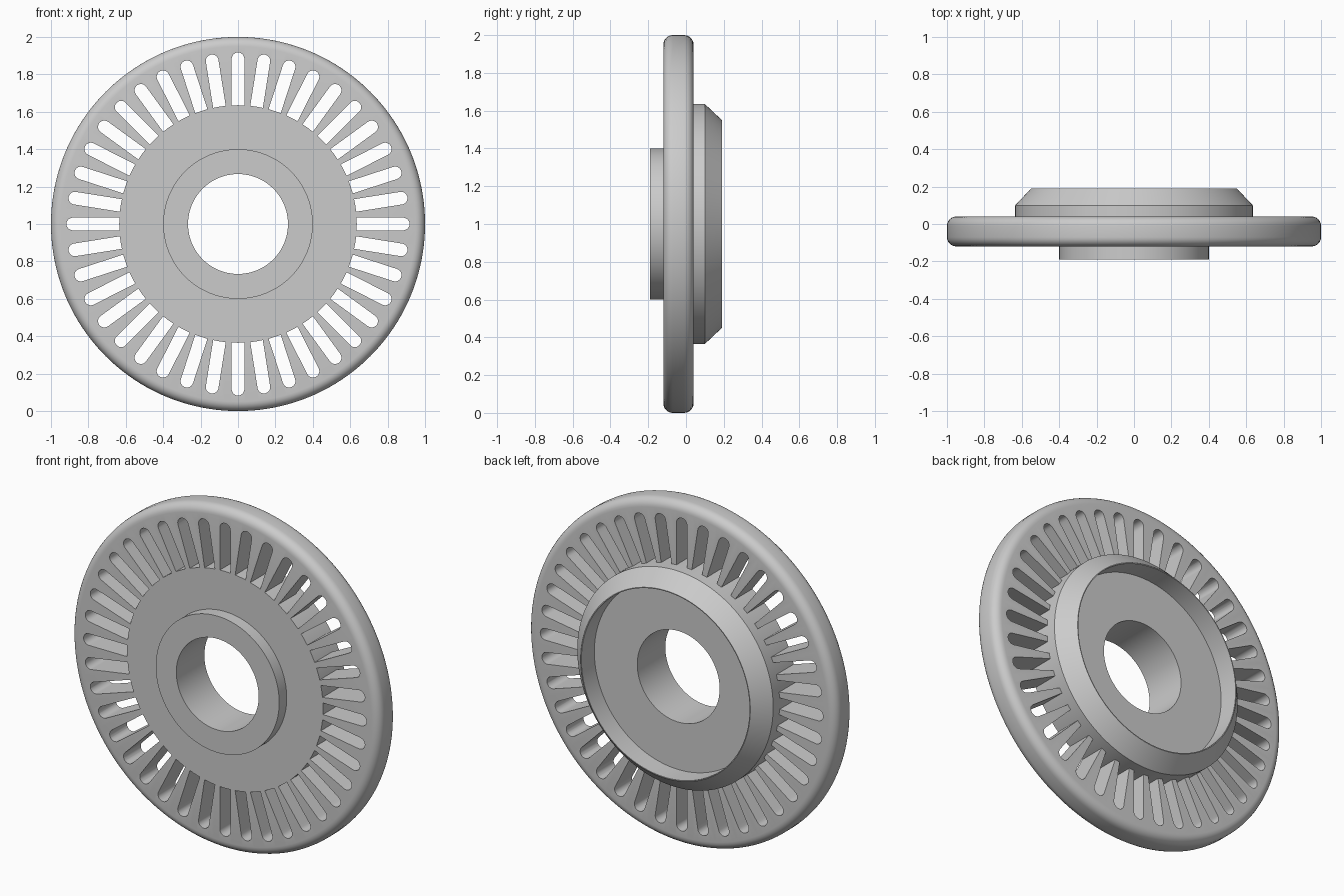
import bpy, bmesh, math
from mathutils import Matrix, Vector

if "Cube" in bpy.data.objects:
    bpy.data.objects.remove(bpy.data.objects["Cube"])

SEGS, SLOTS = 160, 40
HUB_R = 0.635
FRONT, BACK = -0.12, 0.04

grey = bpy.data.materials.new("plain grey")
grey.diffuse_color = (0.6, 0.6, 0.6, 1)
grey.use_nodes = True
grey.node_tree.nodes["Principled BSDF"].inputs["Base Color"].default_value = grey.diffuse_color


def make_object(name, bm):
    bmesh.ops.recalc_face_normals(bm, faces=bm.faces[:])
    mesh = bpy.data.meshes.new(name)
    bm.to_mesh(mesh)
    bm.free()
    mesh.materials.append(grey)
    obj = bpy.data.objects.new(name, mesh)
    obj.location.z = 1
    bpy.context.collection.objects.link(obj)
    return obj


def revolve(name, profile):
    """Revolve a closed (radius, y) profile about the y axis."""
    bm = bmesh.new()
    rings = []
    for i in range(SEGS):
        a = 2 * math.pi * i / SEGS
        rings.append([bm.verts.new((r * math.sin(a), y, r * math.cos(a))) for r, y in profile])
    n = len(profile)
    for i in range(SEGS):
        p, q = rings[i], rings[(i + 1) % SEGS]
        for j in range(n):
            k = (j + 1) % n
            bm.faces.new((p[j], p[k], q[k], q[j]))
    return make_object(name, bm)


def smooth(obj):
    bpy.ops.object.select_all(action='DESELECT')
    obj.select_set(True)
    bpy.context.view_layer.objects.active = obj
    bpy.ops.object.shade_smooth_by_angle(angle=math.radians(25))


# Hub: front boss, bore, and chamfered back collar around a recess
hub = revolve("hub", [
    (0.267, -0.19), (0.40, -0.19), (0.40, FRONT), (HUB_R, FRONT),
    (HUB_R, 0.10), (0.55, 0.19), (0.545, 0.19), (0.545, 0.07), (0.267, 0.07)])

# Outer rim with rounded edges
f = 0.05
profile = [(HUB_R, FRONT)]
for cy, start in ((FRONT + f, -90), (BACK - f, 0)):
    for s in range(7):
        a = math.radians(start + 15 * s)
        profile.append((1 - f + f * math.cos(a), cy + f * math.sin(a)))
profile.append((HUB_R, BACK))
rim = revolve("slotted_rim", profile)

# Slot cutters: round outer end, running inward past the hub edge
bm = bmesh.new()
w, top = 0.034, 0.917
outline = [(-w, 0.58), (w, 0.58)]
for s in range(13):
    a = math.pi * s / 12
    outline.append((w * math.cos(a), top - w + w * math.sin(a)))
for i in range(SLOTS):
    rot = Matrix.Rotation(2 * math.pi * i / SLOTS, 3, 'Y')
    lo = [bm.verts.new(rot @ Vector((x, -0.3, z))) for x, z in outline]
    hi = [bm.verts.new(rot @ Vector((x, 0.3, z))) for x, z in outline]
    bm.faces.new(lo)
    bm.faces.new(hi[::-1])
    for j in range(len(outline)):
        k = (j + 1) % len(outline)
        bm.faces.new((lo[j], hi[j], hi[k], lo[k]))
cutter = make_object("slot_cutter", bm)

bpy.context.view_layer.objects.active = rim
mod = rim.modifiers.new("slots", 'BOOLEAN')
mod.operation = 'DIFFERENCE'
mod.solver = 'EXACT'
mod.object = cutter
bpy.ops.object.modifier_apply(modifier=mod.name)
bpy.data.objects.remove(cutter)

# Drop the hidden rim faces that lie against the hub
bm = bmesh.new()
bm.from_mesh(rim.data)
hidden = [fc for fc in bm.faces
          if all(math.hypot(v.co.x, v.co.z) < HUB_R + 0.002 for v in fc.verts)]
bmesh.ops.delete(bm, geom=hidden, context='FACES')
bm.to_mesh(rim.data)
bm.free()

for obj in (hub, rim):
    smooth(obj)
